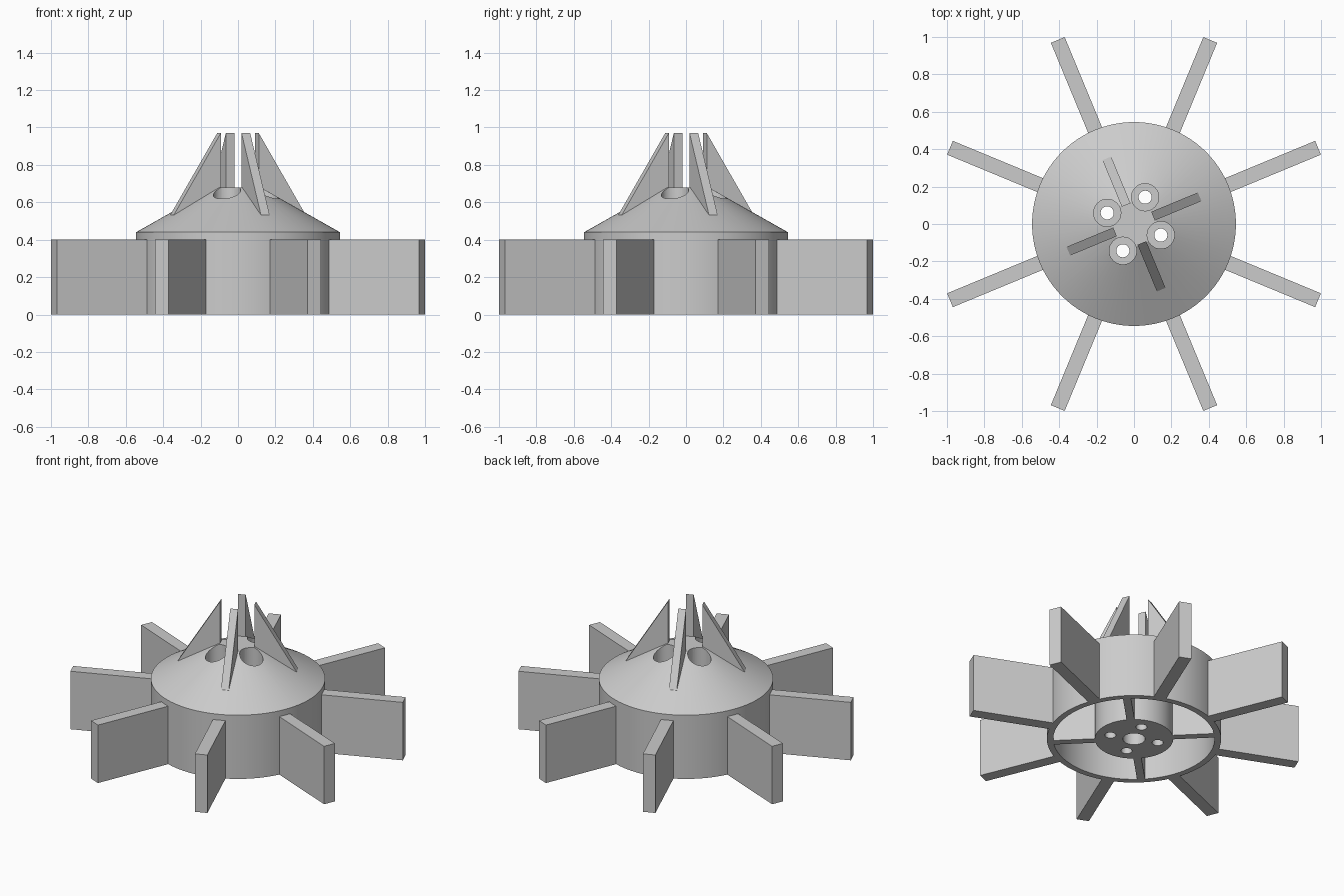
import bpy, bmesh, math
from mathutils import Matrix, Vector

cube = bpy.data.objects.get("Cube")
if cube:
    bpy.data.objects.remove(cube, do_unlink=True)

grey = bpy.data.materials.new("light grey")
grey.use_nodes = True
colour = (0.6, 0.6, 0.6, 1)
grey.diffuse_color = colour
grey.node_tree.nodes["Principled BSDF"].inputs["Base Color"].default_value = colour


def finish(bm, name):
    """Turn a bmesh into a grey object with outward normals."""
    bmesh.ops.recalc_face_normals(bm, faces=bm.faces)
    mesh = bpy.data.meshes.new(name)
    bm.to_mesh(mesh)
    bm.free()
    mesh.materials.append(grey)
    obj = bpy.data.objects.new(name, mesh)
    bpy.context.collection.objects.link(obj)
    return obj


def lathe(name, profile, steps, centre=(0, 0, 0)):
    """Spin an (r, z) profile that starts and ends on the axis."""
    bm = bmesh.new()
    verts = [bm.verts.new((r, 0, z)) for r, z in profile]
    edges = [bm.edges.new(pair) for pair in zip(verts, verts[1:])]
    bmesh.ops.spin(bm, geom=verts + edges, cent=(0, 0, 0), axis=(0, 0, 1),
                   angle=math.tau, steps=steps)
    bmesh.ops.remove_doubles(bm, verts=bm.verts, dist=0.0005)
    bmesh.ops.translate(bm, verts=bm.verts, vec=centre)
    return finish(bm, name)


def radial_plates(name, profile, width, count, start):
    """Extrude an (r, z) outline to a width and repeat it around the axis."""
    for i in range(count):
        bm = bmesh.new()
        face = bm.faces.new([bm.verts.new((r, -width / 2, z)) for r, z in profile])
        side = bmesh.ops.extrude_face_region(bm, geom=[face])["geom"]
        moved = [v for v in side if isinstance(v, bmesh.types.BMVert)]
        bmesh.ops.translate(bm, verts=moved, vec=(0, width, 0))
        angle = math.radians(start) + math.tau * i / count
        bm.transform(Matrix.Rotation(angle, 4, "Z"))
        finish(bm, f"{name}_{i + 1}")


# Hollow drum with conical cap, inner hub and blind shaft bore
body = lathe("rotor_body", [
    (0, 0.4), (0.07, 0.4), (0.07, 0), (0.245, 0), (0.245, 0.4),
    (0.505, 0.4), (0.505, 0), (0.545, 0), (0.545, 0.44), (0.12, 0.68), (0, 0.68)], 96)

# Four counterbored screw holes through cap and hub
for i in range(4):
    angle = math.radians(67.5 + 90 * i)
    spot = Vector((math.cos(angle), math.sin(angle), 0)) * 0.155
    drill = lathe("screw_hole_cutter", [
        (0, -0.1), (0.035, -0.1), (0.035, 0.44), (0.073, 0.44), (0.073, 0.9), (0, 0.9)], 32, spot)
    drill.hide_render = True
    cut = body.modifiers.new("screw_hole", "BOOLEAN")
    cut.operation = "DIFFERENCE"
    cut.solver = "EXACT"
    cut.object = drill
    bpy.context.view_layer.objects.active = body
    bpy.ops.object.modifier_apply(modifier=cut.name)
    bpy.data.objects.remove(drill, do_unlink=True)

bpy.ops.object.select_all(action="DESELECT")
body.select_set(True)
bpy.context.view_layer.objects.active = body
bpy.ops.object.shade_smooth_by_angle(angle=math.radians(25))

# Outer paddle blades
radial_plates("paddle_blade", [(0.53, 0), (1.065, 0), (1.065, 0.4), (0.53, 0.4)], 0.08, 8, 22.5)

# Spokes between hub and drum wall
radial_plates("inner_spoke", [(0.23, 0), (0.52, 0), (0.52, 0.42), (0.23, 0.42)], 0.05, 4, 45)

# Triangular fins on the cap
radial_plates("cap_fin", [(0.11, 0.6), (0.38, 0.48), (0.38, 0.535), (0.11, 0.97)], 0.05, 4, 22.5)
